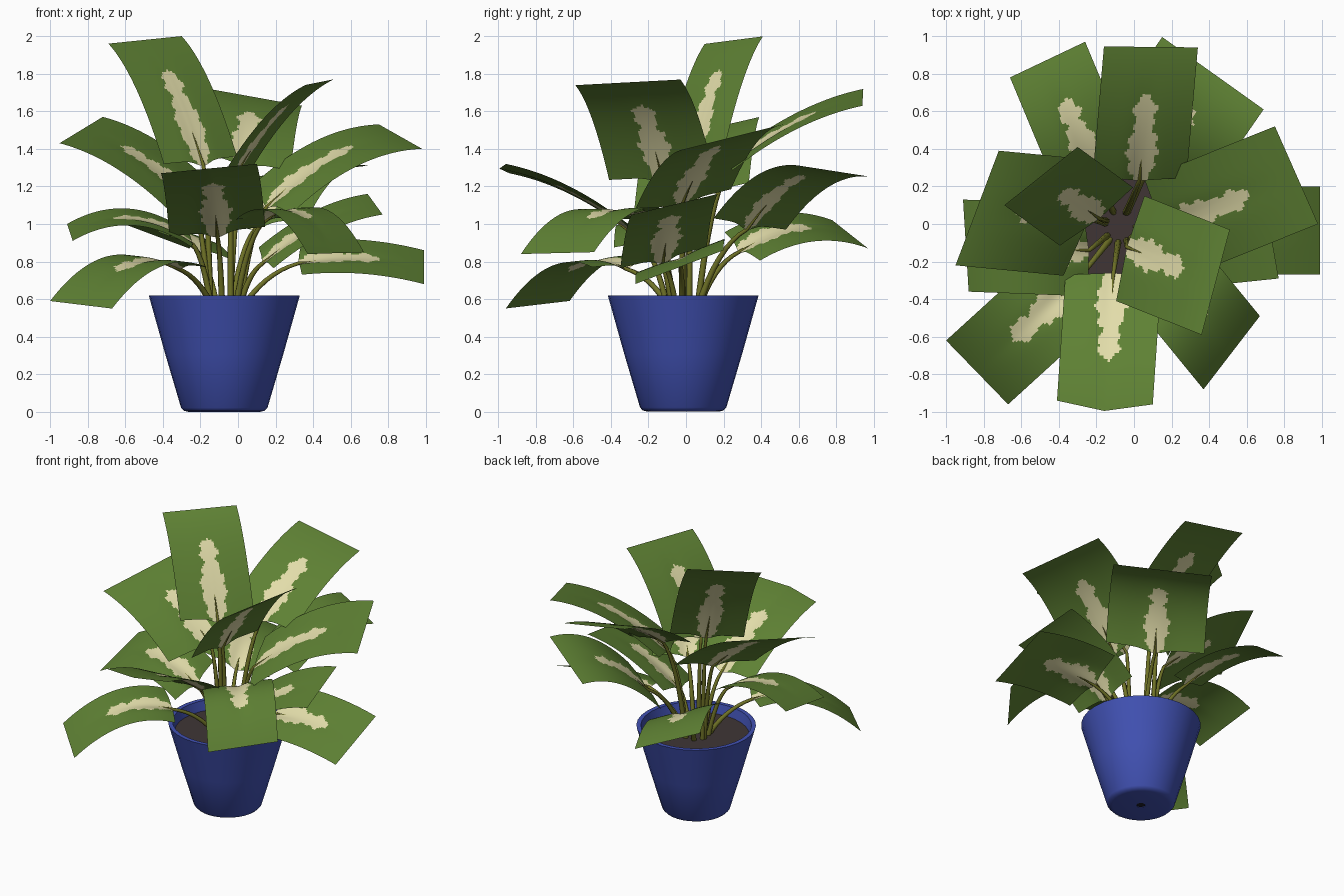
import bpy, bmesh, math
from mathutils import Vector

if "Cube" in bpy.data.objects:
    bpy.data.objects.remove(bpy.data.objects["Cube"])

def material(name, rgb):
    m = bpy.data.materials.new(name)
    m.diffuse_color = (*rgb, 1)
    m.use_nodes = True
    m.node_tree.nodes["Principled BSDF"].inputs["Base Color"].default_value = m.diffuse_color
    return m

GREEN = material("leaf green", (0.113, 0.22, 0.034))
CREAM = material("leaf cream", (0.76, 0.72, 0.40))
OLIVE = material("stem olive", (0.16, 0.17, 0.02))
BLUE = material("pot blue", (0.053, 0.083, 0.45))
SOIL = material("soil brown", (0.05, 0.036, 0.036))
DARK = material("hole dark", (0.012, 0.012, 0.02))
CENTRE = Vector((-0.073, -0.015, 0))

def add_object(name, bm, *mats):
    me = bpy.data.meshes.new(name)
    bm.to_mesh(me)
    bm.free()
    ob = bpy.data.objects.new(name, me)
    bpy.context.collection.objects.link(ob)
    for m in mats:
        me.materials.append(m)
    return ob

def smooth(ob, angle):
    bpy.ops.object.select_all(action='DESELECT')
    ob.select_set(True)
    bpy.context.view_layer.objects.active = ob
    bpy.ops.object.shade_smooth_by_angle(angle=math.radians(angle))

def lathe(name, profile, mat, n=32):
    bm = bmesh.new()
    rings = [[bm.verts.new(CENTRE + Vector((r * math.cos(math.tau * i / n),
                                           r * math.sin(math.tau * i / n), z)))
              for i in range(n)] for r, z in profile]
    for a, b in zip(rings, rings[1:]):
        for i in range(n):
            j = (i + 1) % n
            bm.faces.new((a[i], a[j], b[j], b[i]))
    bmesh.ops.recalc_face_normals(bm, faces=bm.faces)
    if max(bm.faces, key=lambda f: f.calc_area()).normal.z > 0:
        bmesh.ops.reverse_faces(bm, faces=bm.faces)
    smooth(add_object(name, bm, mat), 50)

def disc(name, r, z, mat, up=True):
    bm = bmesh.new()
    bmesh.ops.create_circle(bm, cap_ends=True, segments=32, radius=r)
    for v in bm.verts:
        v.co += CENTRE + Vector((0, 0, z))
    for f in bm.faces:
        f.normal_update()
        if (f.normal.z > 0) != up:
            f.normal_flip()
    add_object(name, bm, mat)

# pot with rim and drain hole, and the soil
lathe("pot", [(0.03, 0.004), (0.03, 0.0), (0.19, 0.0), (0.215, 0.006), (0.23, 0.022),
              (0.315, 0.31), (0.402, 0.62), (0.372, 0.62), (0.352, 0.53)], BLUE)
disc("drain_hole", 0.03, 0.004, DARK, up=False)
disc("soil", 0.357, 0.55, SOIL)

# half width of the cream blotch, in units, along the leaf
BLOTCH = [(0.0, 0.035), (0.06, 0.06), (0.22, 0.085), (0.34, 0.065), (0.43, 0.042),
          (0.50, 0.062), (0.57, 0.055), (0.62, 0.025), (0.65, 0.0)]

def blotch(u, side, seed):
    for (a, p), (b, q) in zip(BLOTCH, BLOTCH[1:]):
        if a <= u < b:
            w = p + (q - p) * (u - a) / (b - a)
            return w + 0.010 * math.sin(u * 57 + seed * 2.1 + side * 1.3)
    return 0

# leaves: two tip corners, middle of the base, arch height, roundness of the tip
LEAVES = {
    "front": ((-0.41, -0.94, 1.27), (0.10, -0.96, 1.32), (-0.11, -0.28, 0.96), 0.05, 0.045),
    "back": ((-0.16, 0.945, 1.72), (0.34, 0.94, 1.63), (0.03, 0.25, 1.33), 0.05, 0),
    "tallest": ((-0.69, 0.10, 1.96), (-0.30, 0.41, 2.0), (-0.20, 0.04, 1.34), 0.08, 0),
    "tall_right": ((0.51, -0.03, 1.77), (0.36, -0.59, 1.74), (-0.02, -0.13, 1.25), 0.07, 0),
    "right_high": ((0.75, 0.52, 1.53), (0.98, 0.0, 1.40), (0.17, -0.02, 1.12), 0.08, 0),
    "back_left": ((-0.66, 0.78, 1.02), (-0.26, 0.97, 0.87), (-0.22, 0.30, 0.88), 0.07, 0),
    "left_high": ((-0.72, 0.39, 1.57), (-0.95, -0.22, 1.43), (-0.26, 0.03, 1.15), 0.05, 0),
    "left_low": ((-0.91, 0.13, 1.0), (-0.88, -0.36, 0.91), (-0.26, -0.14, 0.92), 0.10, 0),
    "back_right": ((0.15, 0.995, 1.25), (0.69, 0.61, 1.31), (0.10, 0.34, 1.0), 0.09, 0),
    "right_middle": ((0.77, -0.29, 1.05), (0.69, 0.17, 1.16), (0.15, -0.12, 0.82), 0.05, 0),
    "right_low": ((0.99, 0.20, 0.86), (0.99, -0.27, 0.68), (0.34, -0.03, 0.82), 0.03, 0),
    "front_right": ((0.67, -0.49, 0.85), (0.37, -0.88, 0.84), (0.14, -0.22, 1.03), 0.13, 0),
    "front_left": ((-1.0, -0.62, 0.59), (-0.67, -0.96, 0.55), (-0.33, -0.33, 0.79), 0.11, 0),
}
NU, NV = 48, 44

def build_leaf(name, t1, t2, base, rise, tip_round, seed):
    t1, t2, base = Vector(t1), Vector(t2), Vector(base)
    width = t2 - t1
    tip = (t1 + t2) / 2
    along = tip - base
    if along.x * width.y - along.y * width.x < 0:   # keep the upper side facing up
        width = -width
    out = Vector((along.x, along.y, 0)).normalized()

    def point(u, v):
        s = 2 * v - 1
        p = base + along * u + width * (v - 0.5)
        p.z += rise * 4 * u * (1 - u)
        p.z -= 0.03 * math.exp(-(s * 4) ** 2) * (1 - u) ** 2   # midrib groove
        return p + out * (1 - abs(s)) * (tip_round * u - 0.02 * (1 - u))

    bm = bmesh.new()
    grid = [[bm.verts.new(point(i / NU, j / NV)) for j in range(NV + 1)] for i in range(NU + 1)]
    for i in range(NU):
        for j in range(NV):
            f = bm.faces.new((grid[i][j], grid[i + 1][j], grid[i + 1][j + 1], grid[i][j + 1]))
            u, s = (i + 0.5) / NU, (j + 0.5) / NV - 0.5
            f.material_index = int(abs(s) * width.length < blotch(u, s > 0, seed))
    smooth(add_object("leaf_" + name, bm, GREEN, CREAM), 80)

    # stem from the soil, running on under the leaf as a tapering midrib
    flat = Vector((base.x, base.y, 0)) - CENTRE
    start = CENTRE + flat.normalized() * 0.08 + Vector((0, 0, 0.53))
    end = point(0, 0.5)
    ctrl = start + (end - start) * 0.4
    ctrl.z = start.z + (end.z - start.z) * 0.8
    path = []
    for k in range(9):
        t = k / 8
        path.append((start * (1 - t) ** 2 + ctrl * 2 * t * (1 - t) + end * t * t, 1 - 0.4 * t))
    for u, r in ((0.07, 0.4), (0.14, 0.25), (0.22, 0.05)):
        path.append((point(u, 0.5) - Vector((0, 0, 0.004)), r))
    cu = bpy.data.curves.new("stem_" + name, 'CURVE')
    cu.dimensions = '3D'
    cu.bevel_depth = 0.018
    cu.bevel_resolution = 1
    sp = cu.splines.new('POLY')
    sp.points.add(len(path) - 1)
    for q, (p, r) in zip(sp.points, path):
        q.co = (*p, 1)
        q.radius = r
    cu.materials.append(OLIVE)
    bpy.context.collection.objects.link(bpy.data.objects.new("stem_" + name, cu))

for n, (name, data) in enumerate(LEAVES.items()):
    build_leaf(name, *data, n)
